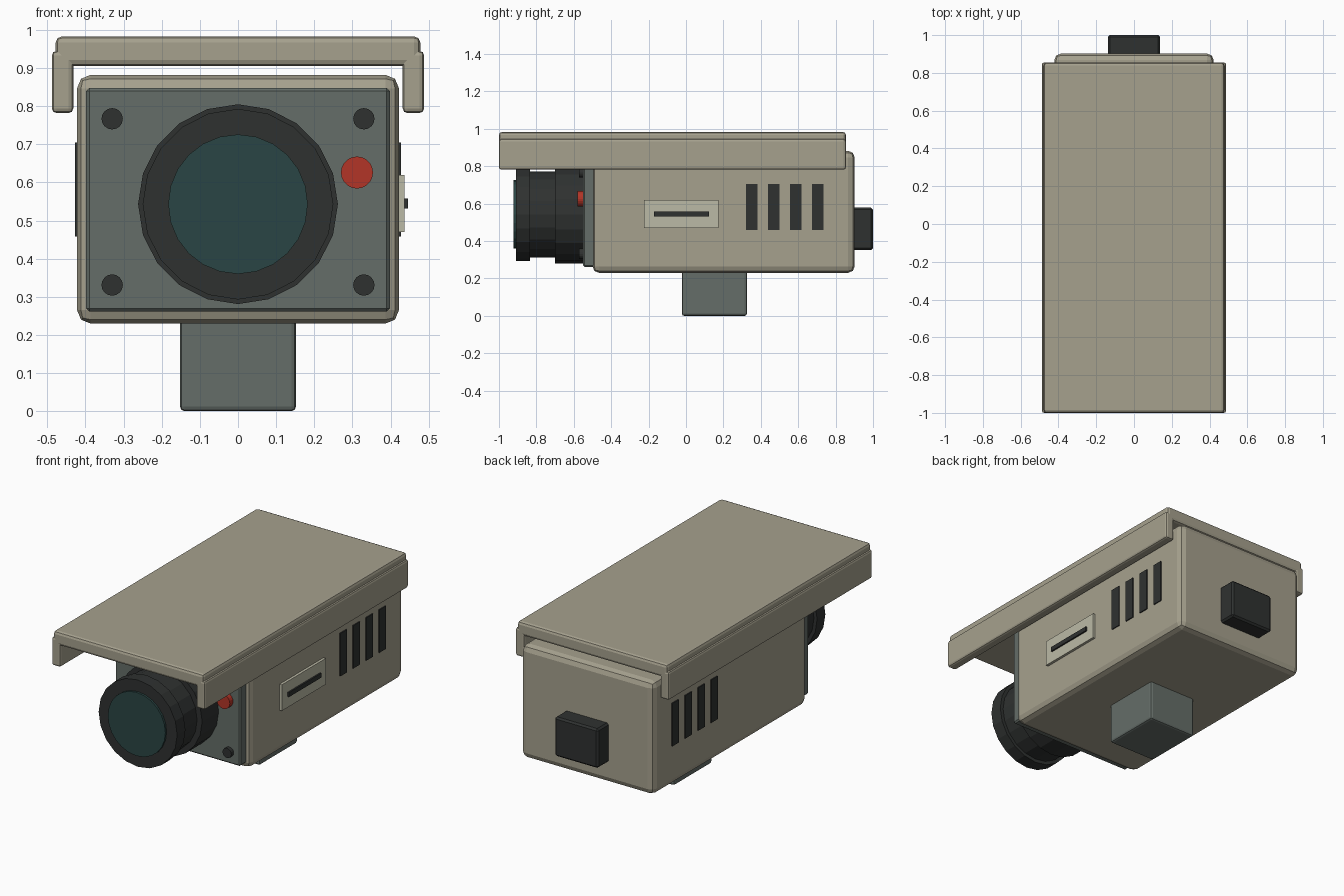
import bpy, bmesh, math
from mathutils import Matrix, Vector

if "Cube" in bpy.data.objects:
    bpy.data.objects.remove(bpy.data.objects["Cube"])


def material(name, rgb):
    m = bpy.data.materials.new(name)
    m.diffuse_color = (*rgb, 1)
    m.use_nodes = True
    m.node_tree.nodes["Principled BSDF"].inputs["Base Color"].default_value = m.diffuse_color
    return m


BEIGE = material("beige paint", (0.38, 0.355, 0.27))
PALE = material("pale label", (0.50, 0.49, 0.38))
GREY = material("grey green metal", (0.13, 0.155, 0.14))
DARK = material("dark rubber", (0.028, 0.031, 0.030))
GLASS = material("teal glass", (0.023, 0.06, 0.058))
RED = material("red lamp", (0.45, 0.035, 0.02))


def finish(bm, name, mat, bevel=0, segments=1):
    me = bpy.data.meshes.new(name)
    bm.to_mesh(me)
    bm.free()
    me.materials.append(mat)
    ob = bpy.data.objects.new(name, me)
    bpy.context.collection.objects.link(ob)
    if bevel:
        b = ob.modifiers.new("Bevel", "BEVEL")
        b.width = bevel
        b.segments = segments
        b.limit_method = "ANGLE"
    return ob


def box(name, x, y, z, mat, bevel=0, segments=1):
    """Box from (min, max) ranges."""
    bm = bmesh.new()
    lo, hi = zip(x, y, z)
    lo, hi = Vector(lo), Vector(hi)
    bmesh.ops.create_cube(bm, size=1, matrix=Matrix.Translation((lo + hi) / 2)
                          @ Matrix.Diagonal((*(hi - lo), 1)))
    return finish(bm, name, mat, bevel, segments)


def disc(name, x, z, r, y0, y1, mat, sides=20, bevel=0):
    """Cylinder lying along y."""
    bm = bmesh.new()
    bmesh.ops.create_cone(bm, cap_ends=True, segments=sides, radius1=r, radius2=r, depth=y1 - y0,
                          matrix=Matrix.Translation((x, (y0 + y1) / 2, z))
                          @ Matrix.Rotation(math.pi / 2, 4, "X"))
    return finish(bm, name, mat, bevel)


# Housing, face plate, foot and rear connector
box("housing", (-0.422, 0.422), (-0.50, 0.902), (0.23, 0.882), BEIGE, 0.035, 2)
box("face_plate", (-0.398, 0.398), (-0.55, -0.48), (0.262, 0.848), GREY, 0.008)
box("mount_foot", (-0.152, 0.152), (-0.022, 0.326), (0.0, 0.25), GREY, 0.012, 2)
box("rear_connector", (-0.138, 0.138), (0.88, 1.0), (0.352, 0.578), DARK, 0.01)

# Sun shield: slab with two hanging side flanges
box("shield_top", (-0.478, 0.478), (-1.0, 0.855), (0.905, 0.983), BEIGE, 0.016, 2)
for s, side in ((-1, "left"), (1, "right")):
    box(f"shield_flange_{side}", sorted((s * 0.432, s * 0.488)), (-1.0, 0.855),
        (0.782, 0.945), BEIGE, 0.012, 2)
    # Cooling vents
    for i in range(4):
        y = 0.351 + i * 0.118
        box(f"vent_{side}_{i + 1}", sorted((s * 0.41, s * 0.428)), (y - 0.03, y + 0.03),
            (0.458, 0.705), DARK)

# Side latch panel, right side only
box("latch_plate", (0.41, 0.437), (-0.225, 0.174), (0.47, 0.62), PALE)
box("latch_slot", (0.43, 0.446), (-0.172, 0.122), (0.532, 0.558), DARK)

# Stepped lens barrel and glass
LZ = 0.543
disc("lens_collar", 0, LZ, 0.262, -0.70, -0.53, DARK)
disc("lens_barrel", 0, LZ, 0.23, -0.85, -0.68, DARK)
disc("lens_front_ring", 0, LZ, 0.25, -0.91, -0.835, DARK)
disc("lens_glass", 0, LZ, 0.183, -0.922, -0.90, GLASS, 24)

# Corner screws and status lamp
for x in (-0.33, 0.33):
    for z in (0.331, 0.767):
        disc("face_screw", x, z, 0.028, -0.572, -0.54, DARK, 16)
disc("status_lamp", 0.312, 0.626, 0.042, -0.58, -0.54, RED, 20)
